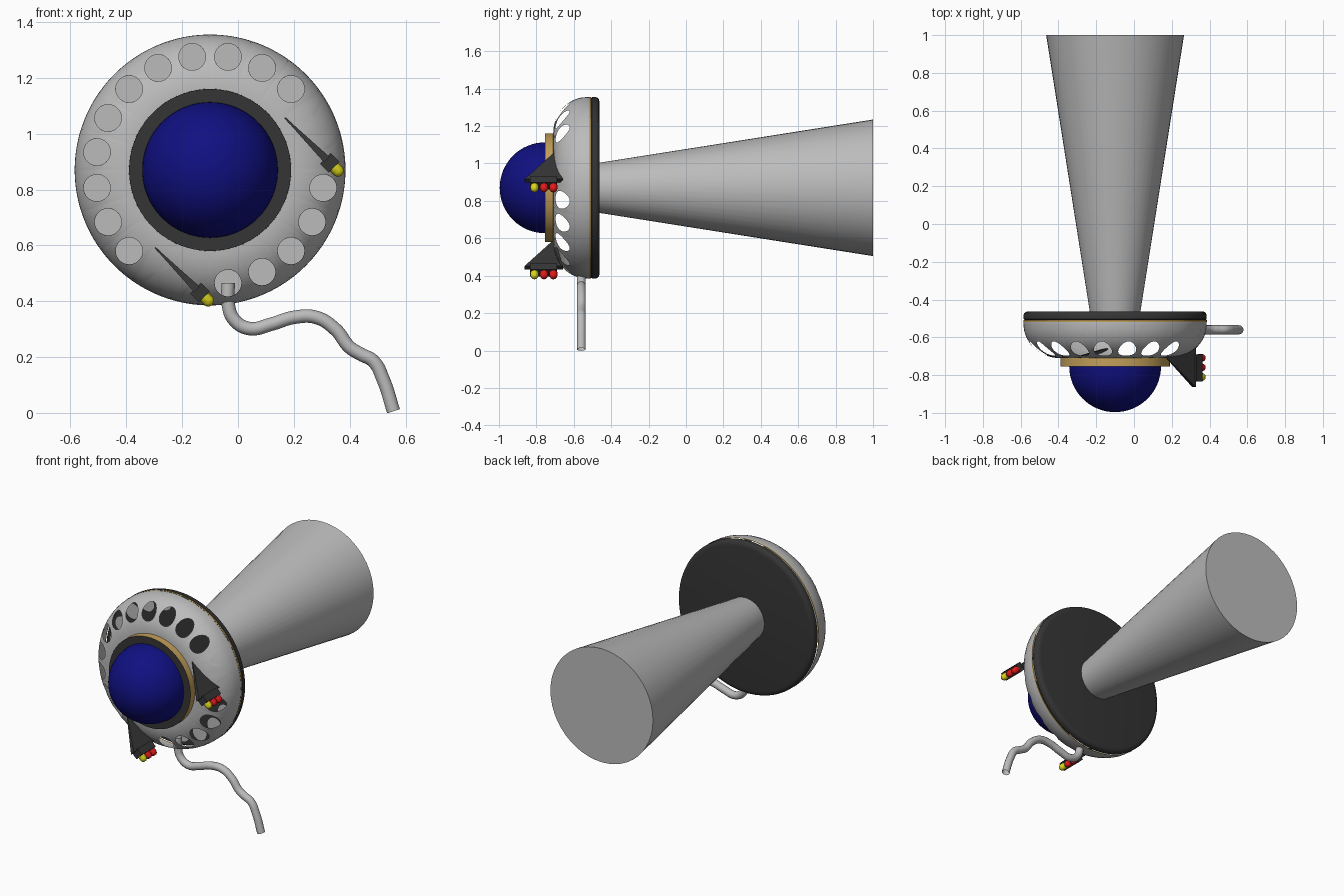
import bpy, bmesh, math
from mathutils import Vector

cube = bpy.data.objects.get("Cube")
if cube:
    bpy.data.objects.remove(cube, do_unlink=True)

CX, CZ = -0.10, 0.87           # main axis runs along y through this point


def material(name, rgb):
    m = bpy.data.materials.new(name)
    m.use_nodes = True
    m.diffuse_color = (*rgb, 1)
    bsdf = m.node_tree.nodes["Principled BSDF"]
    bsdf.inputs["Base Color"].default_value = (*rgb, 1)
    bsdf.inputs["Roughness"].default_value = 0.7
    return m


GREY = material("light grey", (0.50, 0.50, 0.50))
DARK = material("charcoal", (0.035, 0.035, 0.035))
GOLD = material("gold", (0.55, 0.35, 0.10))
BLUE = material("deep blue", (0.005, 0.005, 0.22))
RED = material("red", (0.75, 0.01, 0.01))
YELLOW = material("yellow", (0.70, 0.65, 0.01))


def finish(name, bm, mat, smooth=True):
    bmesh.ops.remove_doubles(bm, verts=bm.verts, dist=1e-5)
    me = bpy.data.meshes.new(name)
    bm.to_mesh(me)
    bm.free()
    ob = bpy.data.objects.new(name, me)
    bpy.context.collection.objects.link(ob)
    me.materials.append(mat)
    if smooth:
        bpy.ops.object.select_all(action='DESELECT')
        ob.select_set(True)
        bpy.context.view_layer.objects.active = ob
        bpy.ops.object.shade_smooth_by_angle(angle=math.radians(35))
    return ob


def polar(r, y, a):
    return Vector((CX + r * math.sin(a), y, CZ + r * math.cos(a)))


def lathe(name, profile, mat, n=64):
    """Turn (radius, y) points, listed front to back, about the main axis."""
    bm = bmesh.new()
    rings = [[bm.verts.new(polar(r, y, math.tau * j / n)) for j in range(n)]
             for r, y in profile]
    for p, q in zip(rings, rings[1:]):
        for j in range(n):
            k = (j + 1) % n
            bm.faces.new((p[j], p[k], q[k], q[j]))
    return finish(name, bm, mat)


# Dome, front plate, trims, back plate and tapered boom
R = 0.243
lathe("blue_dome", [(R * math.sin(t * math.pi / 32), -0.753 - R * math.cos(t * math.pi / 32))
                    for t in range(17)], BLUE)
lathe("front_plate", [(0, -0.755), (0.29, -0.755)], DARK)
lathe("front_gold_collar", [(0.29, -0.755), (0.29, -0.703)], GOLD)
lathe("hull_rim", [(0.485, -0.53), (0.485, -0.518)], GREY, 160)
lathe("gold_trim", [(0.486, -0.518), (0.486, -0.508)], GOLD, 160)
lathe("back_plate", [(0, -0.509), (0.479, -0.509), (0.485, -0.502), (0.485, -0.482),
                     (0.481, -0.472), (0.472, -0.465), (0.455, -0.462), (0, -0.462)], DARK, 96)
lathe("tapered_boom", [(0.134, -0.464), (0.365, 1.0), (0, 1.0)], GREY, 48)

# Domed hull made of 20 sectors, most with a round port
R_IN, SPAN, PORT_R, PORT_C = 0.29, 0.195, 0.048, 0.41
HALF = math.radians(9)
CLOSED = (3, 4, 10, 11)        # sectors without a port


def hull_point(phi, a):
    return polar(R_IN + SPAN * math.sin(phi), -0.53 - 0.18 * math.cos(phi), a)


SIDE = [-1 + i / 4 for i in range(8)]
SQUARE = ([(s, -1) for s in SIDE] + [(1, s) for s in SIDE]
          + [(-s, 1) for s in SIDE] + [(-1, -s) for s in SIDE])

hull = bmesh.new()
discs = bmesh.new()
for k in range(20):
    mid = HALF * (2 * k + 1)
    radius = 0.0 if k in CLOSED else PORT_R
    rings = [[] for _ in range(6)]
    for u, v in SQUARE:
        ang = math.atan2(v, u)
        t, h = radius * math.cos(ang), PORT_C + radius * math.sin(ang)
        a0 = math.atan2(t, h)
        p0 = math.asin((math.hypot(t, h) - R_IN) / SPAN)
        a1, p1 = u * HALF, (v + 1) * math.pi / 4
        for i, ring in enumerate(rings):
            f = i / 5
            ring.append(hull.verts.new(hull_point(p0 + (p1 - p0) * f, mid + a0 + (a1 - a0) * f)))
    for p, q in zip(rings, rings[1:]):
        for i in range(32):
            j = (i + 1) % 32
            hull.faces.new((p[i], q[i], q[j], p[j]))
    # grey floor disc deep behind each port
    if radius:
        c = polar(PORT_C, -0.513, mid)
        discs.faces.new([discs.verts.new(c + Vector((PORT_R * math.cos(b), 0, PORT_R * math.sin(b))))
                         for b in [math.tau * i / 32 for i in range(32)]])
bmesh.ops.remove_doubles(hull, verts=hull.verts, dist=1e-5)
finish("ported_hull", hull, GREY)
finish("port_floors", discs, GREY, smooth=False)

# Hanging hose
path = [(-0.035, 0.465), (-0.035, 0.39), (-0.015, 0.335), (0.04, 0.302), (0.12, 0.318),
        (0.20, 0.342), (0.28, 0.342), (0.35, 0.298), (0.40, 0.235), (0.44, 0.21),
        (0.485, 0.185), (0.52, 0.12), (0.557, 0.006)]
cu = bpy.data.curves.new("hose", 'CURVE')
cu.dimensions = '3D'
cu.bevel_depth = 0.024
cu.bevel_resolution = 4
cu.resolution_u = 8
sp = cu.splines.new('BEZIER')
sp.bezier_points.add(len(path) - 1)
for bp, (x, z) in zip(sp.bezier_points, path):
    bp.co = (x, -0.56, z)
    bp.handle_left_type = bp.handle_right_type = 'AUTO'
cu.materials.append(GREY)
hose = bpy.data.objects.new("hose", cu)
bpy.context.collection.objects.link(hose)
bpy.ops.object.select_all(action='DESELECT')
hose.select_set(True)
bpy.context.view_layer.objects.active = hose
bpy.ops.object.convert(target='MESH')
bpy.ops.object.shade_smooth_by_angle(angle=math.radians(50))

# Small dart craft: s runs nose to tail, t is thickness
D = Vector((1, 0, -1)).normalized()
T = Vector((1, 0, 1)).normalized()


def dart(prefix, nose):
    nose = Vector(nose)

    def at(s, y, t):
        return nose + D * s + T * t + Vector((0, y, 0))

    def solid(name, ends, mat):
        """Box-like solid from two (s, y_min, y_max, half thickness) sections."""
        bm = bmesh.new()
        vs = [[bm.verts.new(at(s, y, t)) for y, t in
               ((y0, -h), (y1, -h), (y1, h), (y0, h))] for s, y0, y1, h in ends]
        bm.faces.new(vs[0])
        bm.faces.new(vs[1][::-1])
        for i in range(4):
            j = (i + 1) % 4
            bm.faces.new((vs[0][i], vs[1][i], vs[1][j], vs[0][j]))
        bmesh.ops.recalc_face_normals(bm, faces=bm.faces)
        finish(prefix + name, bm, mat, smooth=False)

    solid("_wing", [(0, -0.003, 0.003, 0.002), (0.212, -0.160, 0.045, 0.014)], DARK)
    solid("_engine_block", [(0.205, -0.130, 0.012, 0.027), (0.250, -0.130, 0.012, 0.027)], DARK)
    # three rounded nozzles in a row
    for part, y, mat in (("_front_nozzle", -0.107, YELLOW), ("_middle_nozzle", -0.056, RED),
                         ("_rear_nozzle", -0.006, RED)):
        bm = bmesh.new()
        n, rings = 16, []
        for s, r in ((0.245, 0.021), (0.272, 0.021), (0.282, 0.017), (0.288, 0.009), (0.289, 0.0)):
            rings.append([bm.verts.new(at(s, y + r * math.cos(math.tau * i / n),
                                          r * math.sin(math.tau * i / n))) for i in range(n)])
        for p, q in zip(rings, rings[1:]):
            for i in range(n):
                j = (i + 1) % n
                bm.faces.new((p[i], q[i], q[j], p[j]))
        bmesh.ops.remove_doubles(bm, verts=bm.verts, dist=1e-5)
        bmesh.ops.recalc_face_normals(bm, faces=bm.faces)
        finish(prefix + part, bm, mat)


dart("upper_dart", (0.168, -0.703, 1.057))
dart("lower_dart", (-0.297, -0.703, 0.592))
